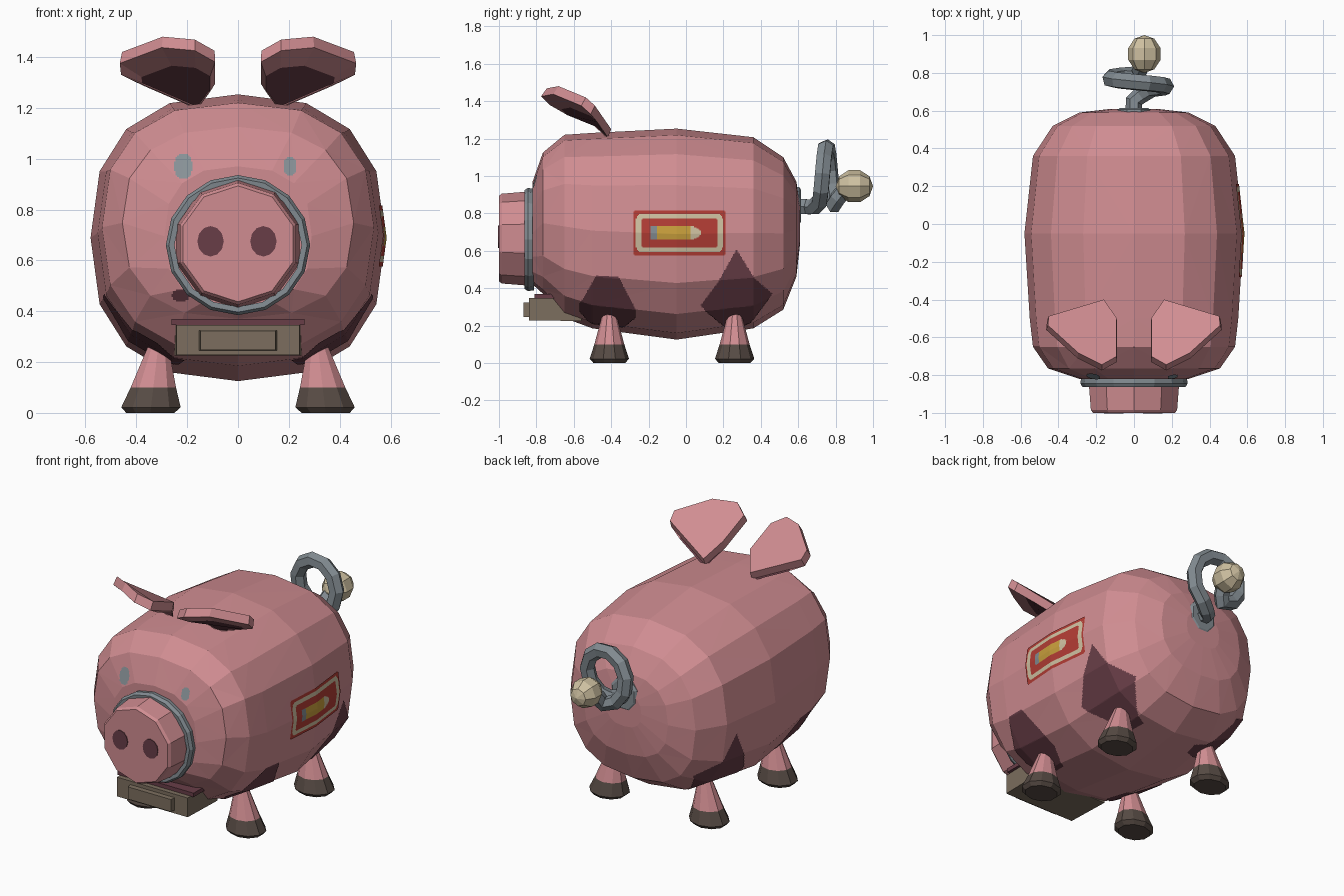
import bpy, bmesh, math
from mathutils import Vector, Matrix
from mathutils.bvhtree import BVHTree

if "Cube" in bpy.data.objects:
    bpy.data.objects.remove(bpy.data.objects["Cube"])


def material(name, *rgb):
    m = bpy.data.materials.new(name)
    m.use_nodes = True
    m.diffuse_color = (*rgb, 1)
    m.node_tree.nodes["Principled BSDF"].inputs["Base Color"].default_value = (*rgb, 1)
    return m


pink = material("pink", .63, .265, .285)
dark = material("dark_pink", .14, .048, .064)
metal = material("blue_grey_metal", .225, .26, .285)
eye = material("eye_grey", .25, .29, .315)
wood = material("tray_brown", .2, .155, .112)
hoof = material("hoof_brown", .095, .07, .058)
tan = material("tan", .62, .53, .355)
red = material("red", .45, .046, .035)
yellow = material("yellow", .58, .345, .045)


def finish(name, bm, *mats, recalc=True):
    if recalc:
        bmesh.ops.recalc_face_normals(bm, faces=bm.faces)
    me = bpy.data.meshes.new(name)
    bm.to_mesh(me)
    bm.free()
    for m in mats:
        me.materials.append(m)
    ob = bpy.data.objects.new(name, me)
    bpy.context.collection.objects.link(ob)
    return ob


def loft(bm, rings):
    """Skin a list of equal-length point rings and cap both ends."""
    loops = [[bm.verts.new(p) for p in r] for r in rings]
    n = len(loops[0])
    for a, b in zip(loops, loops[1:]):
        for i in range(n):
            j = (i + 1) % n
            bm.faces.new((a[i], a[j], b[j], b[i]))
    return bm.faces.new(loops[0]), bm.faces.new(loops[-1])


def circle(n, turn=0):
    return [(math.cos(t), math.sin(t)) for t in (math.tau * (i + turn) / n for i in range(n))]


def box(name, x, y0, y1, z0, z1, mat, taper=1):
    bm = bmesh.new()
    zc = (z0 + z1) / 2
    loft(bm, [[(sx * x * k, y, zc + sz * (z1 - z0) / 2 * k)
               for sx, sz in ((-1, -1), (1, -1), (1, 1), (-1, 1))]
              for y, k in ((y0, taper), (y1, 1))])
    return finish(name, bm, mat)


# Body: squarish rings along y (y, half width, bottom, top)
def squarish(c):
    return math.copysign(abs(c) ** (2 / 2.5), c)


body = bmesh.new()
loft(body, [[(w * squarish(c), y, (b + t) / 2 + (t - b) / 2 * squarish(s)) for c, s in circle(16)]
            for y, w, b, t in ((-.82, .29, .42, .97), (-.765, .455, .37, 1.125), (-.65, .535, .24, 1.22),
                               (-.5, .552, .185, 1.23), (-.05, .58, .125, 1.253), (.36, .535, .185, 1.207),
                               (.52, .43, .285, 1.1), (.59, .29, .46, .97), (.61, .12, .64, .85))])
bmesh.ops.recalc_face_normals(body, faces=body.faces)
bmesh.ops.triangulate(body, faces=body.faces)
surface = BVHTree.FromBMesh(body)
finish("body", body, pink)


def patch(name, centre, u, v, size, rule, *mats, step=.006):
    """Thin painted plate projected on the body; rule(a, b) gives a material index or None."""
    u, v = Vector(u), Vector(v)
    out = u.cross(v).normalized()
    bm = bmesh.new()
    verts = {}

    def vert(i, j):
        if (i, j) not in verts:
            start = Vector(centre) + u * (i * step) + v * (j * step) + out * 2
            hit = surface.ray_cast(start, -out)[0]
            verts[i, j] = bm.verts.new(hit + out * .005) if hit else None
        return verts[i, j]

    nu, nv = (round(s / step) for s in size)
    for i in range(-nu, nu):
        for j in range(-nv, nv):
            k = rule((i + .5) * step, (j + .5) * step)
            if k is None:
                continue
            quad = [vert(i, j), vert(i + 1, j), vert(i + 1, j + 1), vert(i, j + 1)]
            if all(quad):
                bm.faces.new(quad).material_index = k
    return finish(name, bm, *mats, recalc=False)


# Eyes and the small dark blot on the chin
for name, x, z, rx, rz, mat in (("right_eye", -.215, .97, .036, .05, eye), ("left_eye", .205, .97, .027, .038, eye),
                                ("chin_blot", -.225, .462, .035, .024, dark)):
    patch(name, (x, 0, z), (1, 0, 0), (0, 0, 1), (.06, .06),
          lambda a, b: 0 if (a / rx) ** 2 + (b / rz) ** 2 < 1 else None, mat)


# Side badge: red plate, pale frame and a pointed emblem
def inside(a, b, w, h, r):
    dx, dy = max(abs(a) - w + r, 0), max(abs(b) - h + r, 0)
    return abs(a) < w and abs(b) < h and math.hypot(dx, dy) < r


def badge_rule(a, b):
    if not inside(a, b, .247, .118, .015):
        return None
    if inside(a, b, .232, .102, .03) and not inside(a, b, .207, .08, .02):
        return 1
    if abs(b) < .038:
        if -.155 < a < -.12:
            return 3
        if -.12 < a < .06:
            return 2
        if .06 < a < .115 - b * b * 32:
            return 1
    return 0


patch("side_badge", (0, -.035, .695), (0, 1, 0), (0, 0, 1), (.26, .13),
      badge_rule, red, tan, yellow, metal)


# Dark haunch patches, seen from the side and below
def rear_haunch(a, b):
    half = .19 * (1 - (b + .04) / .29) if b > -.04 else .19 - (-.04 - b) * .6
    return 0 if abs(a) < half else None


def front_haunch(a, b):
    half = .15 - max(b, 0) * .45 - max(-b - .08, 0) * .6
    return 0 if abs(a) < half else None


for s, side in ((-1, "right"), (1, "left")):
    u, v = Vector((0, s, 0)), Vector((-s * -.6, 0, .8))
    patch(side + "_rear_haunch", v * .56 + Vector((0, .27, 0)), u, v, (.2, .29), rear_haunch, dark)
    patch(side + "_front_haunch", v * .49 + Vector((0, -.42, 0)), u, v, (.16, .2), front_haunch, dark)

    # Legs: flared cones with brown hooves
    for end, y in (("front", -.41), ("rear", .26)):
        bm = bmesh.new()
        loft(bm, [[(s * (.345 - z * .12) + c * r * 1.17, y + d * r, z) for c, d in circle(10, .5)]
                  for z, r in ((0, .085), (.022, .105), (.1, .08), (.33, .018))])
        for f in bm.faces:
            f.material_index = int(f.calc_center_median().z > .1)
        finish(side + "_" + end + "_leg", bm, hoof, pink)

    # Ears: tilted thick slabs with a dark inner face
    rim = [Vector((s * x, y, z)) for x, y, z in (
        (.16, -.4, 1.25), (.46, -.49, 1.38), (.465, -.54, 1.425), (.3, -.69, 1.487),
        (.17, -.755, 1.475), (.09, -.71, 1.43), (.09, -.5, 1.345))]
    middle = [rim[0].lerp(p, 1.0) + Vector((0, -.02, -.05)) for p in rim]
    under = [rim[0].lerp(p, .72) + Vector((0, -.01, -.055)) for p in rim]
    top = [rim[0].lerp(p, .97) for p in rim]
    bm = bmesh.new()
    inner, _ = loft(bm, [under, middle, top])
    inner.material_index = 1
    finish(side + "_ear", bm, pink, dark)

# Snout with a bevelled front
bm = bmesh.new()
loft(bm, [[(c * r, y, .665 + d * r) for c, d in circle(10, .5)]
          for y, r in ((-1, .228), (-.985, .24), (-.8, .255))])
finish("snout", bm, pink)

# Nostrils
for side, x in (("right", -.108), ("left", .1)):
    bm = bmesh.new()
    loft(bm, [[(x + c * .052, y, .675 + d * .06) for c, d in circle(12)] for y in (-1.004, -.998)])
    finish(side + "_nostril", bm, dark)

# Snout ring
bm = bmesh.new()
section = [(.25, -.862), (.272, -.864), (.284, -.845), (.28, -.812), (.25, -.812)]
loops = [[bm.verts.new((c * r, y, .66 + d * r * .97)) for r, y in section] for c, d in circle(16)]
for i, a in enumerate(loops):
    b = loops[(i + 1) % len(loops)]
    for k in range(len(section)):
        n = (k + 1) % len(section)
        bm.faces.new((a[k], a[n], b[n], b[k]))
finish("snout_ring", bm, metal)

# Mouth tray under a dark lip
box("mouth_lip", .262, -.81, -.6, .345, .37, dark)
box("mouth_tray", .25, -.84, -.56, .225, .348, wood, .97)
box("tray_front_panel", .155, -.87, -.83, .245, .325, wood, .95)

# Tail: mount, coiled tube and knob
bm = bmesh.new()
loft(bm, [[(c * r, y, .84 + d * r * 1.15) for c, d in circle(8, .5)]
          for y, r in ((.56, .1), (.605, .095), (.615, .08))])
finish("tail_mount", bm, metal)

coil = [(0, .58, .84), (0, .65, .835), (.04, .685, .835)]
for i in range(11):
    t = math.tau * (i / 11 - .17)
    coil.append((.02 + .147 * math.cos(t), .715 + .075 * i / 10, 1 + .155 * math.sin(t)))
coil += [(.03, .81, .88), (.05, .86, .94)]
curve = bpy.data.curves.new("tail_coil", "CURVE")
curve.dimensions = "3D"
curve.bevel_depth = .046
curve.bevel_resolution = 1
curve.use_fill_caps = True
spline = curve.splines.new("POLY")
spline.points.add(len(coil) - 1)
for p, co in zip(spline.points, coil):
    p.co = (*co, 1)
curve.materials.append(metal)
tail = bpy.data.objects.new("tail_coil", curve)
bpy.context.collection.objects.link(tail)
for o in bpy.context.selected_objects:
    o.select_set(False)
tail.select_set(True)
bpy.context.view_layer.objects.active = tail
bpy.ops.object.convert(target="MESH")
for f in tail.data.polygons:
    f.use_smooth = False

bm = bmesh.new()
bmesh.ops.create_uvsphere(bm, u_segments=8, v_segments=5, radius=1,
                          matrix=Matrix.Translation((.055, .9, .945)) @ Matrix.Diagonal((.09, .1, .09, 1))
                          @ Matrix.Rotation(math.pi / 2, 4, "X"))
finish("tail_knob", bm, tan)
